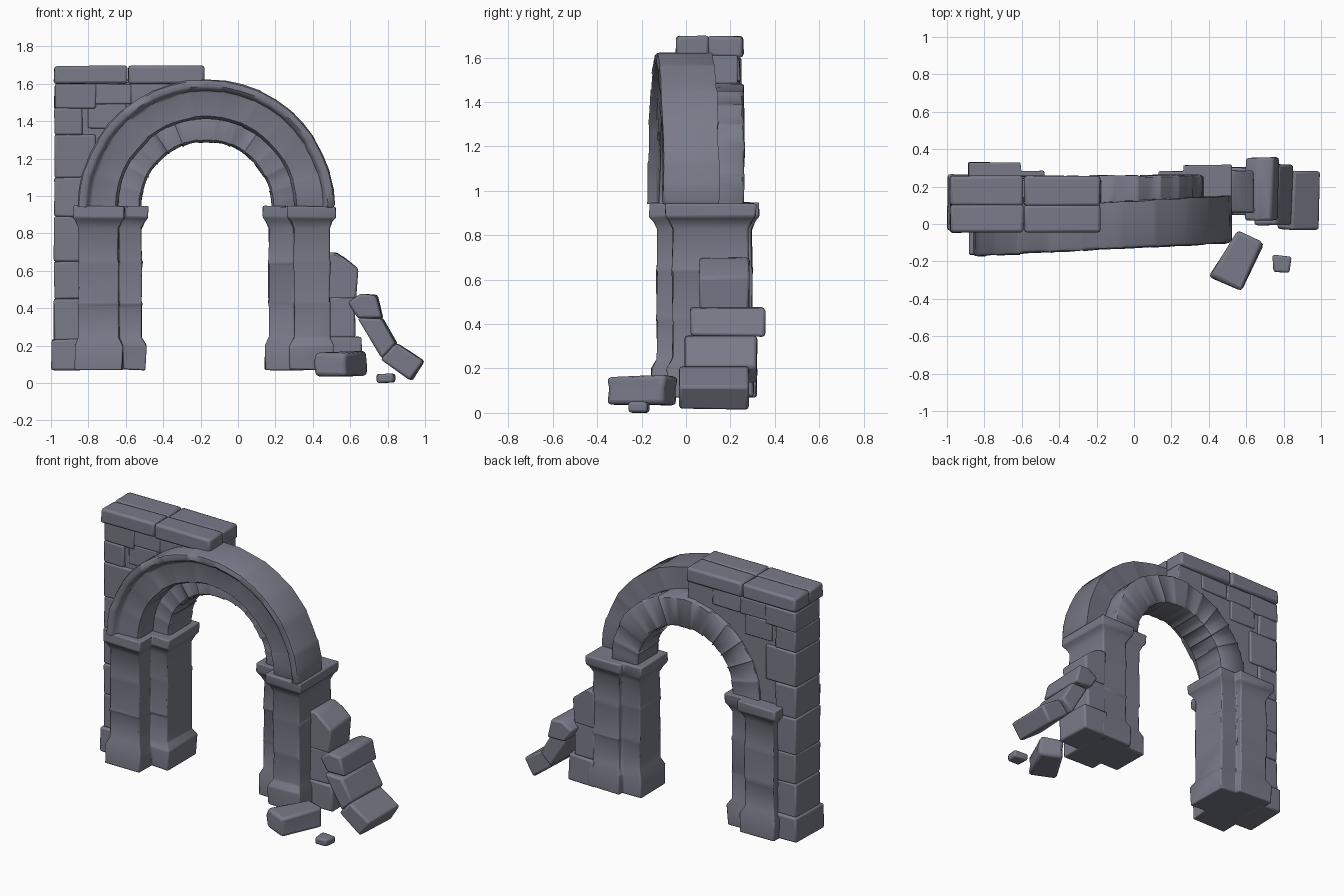
import bpy, bmesh, math, random

if "Cube" in bpy.data.objects:
    bpy.data.objects.remove(bpy.data.objects["Cube"])

random.seed(4)
stone = bpy.data.materials.new("blue_grey_stone")
stone.diffuse_color = (0.19, 0.195, 0.245, 1)
stone.use_nodes = True
stone.node_tree.nodes["Principled BSDF"].inputs["Base Color"].default_value = stone.diffuse_color


def loft(name, sections, jitter=0.0, bevel=0.0, angle=40):
    """Skin a list of equal closed sections, cap both ends, wear the edges."""
    bm = bmesh.new()
    rows = [[bm.verts.new([c + random.uniform(-jitter, jitter) for c in p]) for p in s] for s in sections]
    n = len(rows[0])
    for a, b in zip(rows, rows[1:]):
        for i in range(n):
            j = (i + 1) % n
            bm.faces.new((a[i], a[j], b[j], b[i]))
    bm.faces.new(rows[0][::-1])
    bm.faces.new(rows[-1])
    bmesh.ops.recalc_face_normals(bm, faces=bm.faces)
    mesh = bpy.data.meshes.new(name)
    bm.to_mesh(mesh)
    bm.free()
    mesh.materials.append(stone)
    ob = bpy.data.objects.new(name, mesh)
    bpy.context.collection.objects.link(ob)
    if bevel:
        mod = ob.modifiers.new("worn_edges", 'BEVEL')
        mod.width, mod.segments, mod.limit_method = bevel, 2, 'ANGLE'
    bpy.ops.object.select_all(action='DESELECT')
    ob.select_set(True)
    bpy.context.view_layer.objects.active = ob
    bpy.ops.object.shade_smooth_by_angle(angle=math.radians(angle))
    return ob


def prism(name, xz, y0, y1, jitter=0.006, bevel=0.012, shift=0.0):
    """Front profile extruded in depth; shift leans the far end sideways."""
    return loft(name, [[(x, y0, z) for x, z in xz], [(x + shift, y1, z) for x, z in xz]], jitter, bevel)


def block(name, x0, x1, y0, y1, z0, z1, jitter=0.006, bevel=0.012):
    return prism(name, [(x0, z0), (x1, z0), (x1, z1), (x0, z1)], y0, y1, jitter, bevel)


def offset(poly, d):
    """Grow a counter-clockwise right-angled outline by d."""
    out = []
    for i, (x, y) in enumerate(poly):
        ox = oy = 0
        for (ax, ay), (bx, by) in ((poly[i - 1], (x, y)), ((x, y), poly[(i + 1) % len(poly)])):
            if abs(bx - ax) > abs(by - ay):
                oy = -math.copysign(d, bx - ax)
            else:
                ox = math.copysign(d, by - ay)
        out.append((x + ox, y + oy))
    return out


# Piers: base, coursed shaft and capital on a stepped outline
LEVELS = [(0.07, 0.022), (0.20, 0.024), (0.245, 0.002), (0.41, 0.002), (0.425, -0.004), (0.44, 0.002),
          (0.63, 0.002), (0.645, -0.005), (0.66, 0.002), (0.825, 0), (0.865, 0.018), (0.885, 0.034), (0.945, 0.034)]


def pier(name, outer, mid, inner, front, main_front, main_back, back):
    poly = [(outer, front), (mid, front), (mid, main_front), (inner, main_front),
            (inner, main_back), (mid, main_back), (mid, back), (outer, back)]
    if inner < outer:
        poly.reverse()
    loft(name, [[(x, y, z) for x, y in offset(poly, d)] for z, d in LEVELS], 0.004, 0.008)


pier("left_pier", -0.85, -0.64, -0.515, -0.13, -0.01, 0.25, 0.295)
pier("right_pier", 0.49, 0.30, 0.167, -0.06, 0.03, 0.25, 0.282)

# Arch rings: a section swept over a half circle with grooves between stones
CX, CZ = -0.17, 0.94


def ring(name, section, stones, slope):
    rm = sum(r for r, y in section) / len(section)
    ym = sum(y for r, y in section) / len(section)
    stations = []
    for k in range(stones):
        bulge = random.uniform(-0.003, 0.006)
        for t, d in ((0, -0.005), (0.08, bulge), (0.5, bulge), (0.92, bulge)):
            stations.append(((k + t) / stones, d))
    stations.append((1, 0))
    sections = []
    for t, d in stations:
        a = math.pi * (1 - t)
        s = []
        for r, y in section:
            r2 = r + math.copysign(d, r - rm)
            x = CX + r2 * math.cos(a)
            s.append((x, y + math.copysign(d, y - ym) + slope * (x + 0.85), CZ + r2 * math.sin(a)))
        sections.append(s)
    loft(name, sections, 0.002, 0, 45)


ring("front_arch", [(0.475, 0.08), (0.475, -0.10), (0.49, -0.125), (0.605, -0.13), (0.62, -0.135),
                    (0.63, -0.16), (0.645, -0.17), (0.675, -0.165), (0.682, -0.15), (0.68, 0.075)], 11, 0.052)
ring("inner_arch", [(0.352, 0.24), (0.352, 0.04), (0.365, 0.02), (0.53, 0.02),
                    (0.54, 0.03), (0.54, 0.24), (0.53, 0.25), (0.365, 0.25)], 13, 0.008)

# Wall: outer strip and spandrel following the arch
arc = [(CX + 0.5 * math.cos(a), CZ + 0.5 * math.sin(a))
       for a in (math.pi / 2 + math.pi / 2 * i / 10 for i in range(11))]
prism("spandrel_wall", [(-0.975, 0.08), (-0.975, 1.61), (-0.18, 1.61)] + arc + [(-0.80, 0.94), (-0.80, 0.08)],
      0.0, 0.232, 0, 0.006)
block("wall_base", -0.998, -0.83, -0.035, 0.262, 0.07, 0.235)

# Corner stones and back stones standing slightly proud of the wall
z = 0.23
for i, h in enumerate((0.22, 0.2, 0.24, 0.21, 0.23, 0.14, 0.13)):
    block("corner_stone", -0.983, -0.76 - 0.07 * (i % 2), -0.014, 0.248, z, z + h, 0.004, 0.01)
    z += h
for x0, x1, z0, z1 in ((-0.80, -0.60, 1.36, 1.49), (-0.84, -0.57, 1.49, 1.60), (-0.57, -0.36, 1.49, 1.60)):
    block("wall_stone", x0, x1, -0.008, 0.242, z0, z1, 0.004, 0.008)

# Coping: two lengths in two rows
for x0, x1 in ((-0.983, -0.592), (-0.588, -0.18)):
    block("coping_front", x0, x1, -0.045, 0.104, 1.60, 1.695, 0.004, 0.015)
    block("coping_back", x0, x1, 0.098, 0.258, 1.60, 1.695, 0.004, 0.015)

# Broken buttress beside the right pier
block("buttress_base", 0.47, 0.66, 0.05, 0.30, 0.07, 0.245)
block("buttress_middle", 0.47, 0.625, 0.06, 0.285, 0.24, 0.46)
prism("buttress_top", [(0.47, 0.45), (0.635, 0.45), (0.64, 0.61), (0.58, 0.66), (0.52, 0.695), (0.47, 0.70)],
      0.06, 0.285)

# Fallen arch piece: three curved stones leaning on the buttress
outer_edge = [(0.735, 0.47), (0.77, 0.345), (0.845, 0.21), (0.99, 0.12)]
inner_edge = [(0.585, 0.43), (0.64, 0.345), (0.765, 0.13), (0.92, 0.01)]
for i in range(3):
    xz = [inner_edge[i], inner_edge[i + 1], outer_edge[i + 1], outer_edge[i]]
    if i == 0:
        xz.append((0.655, 0.48))
    y0 = 0.02 - 0.025 * i
    prism("fallen_arch_stone", xz, y0, y0 + 0.335 - 0.01 * i, 0.004, 0.014, 0.01)

# Loose slab and pebble on the ground
quad = [(0.405, -0.28), (0.57, -0.36), (0.69, -0.10), (0.55, -0.035)]
loft("loose_slab", [[(x, y, h) for x, y in quad] for h in (0.04, 0.11, 0.168)], 0.008, 0.02)
quad = [(0.74, -0.165), (0.745, -0.255), (0.83, -0.26), (0.842, -0.175)]
loft("pebble", [[(x, y, h) for x, y in quad] for h in (0.002, 0.05)], 0.002, 0.012)
